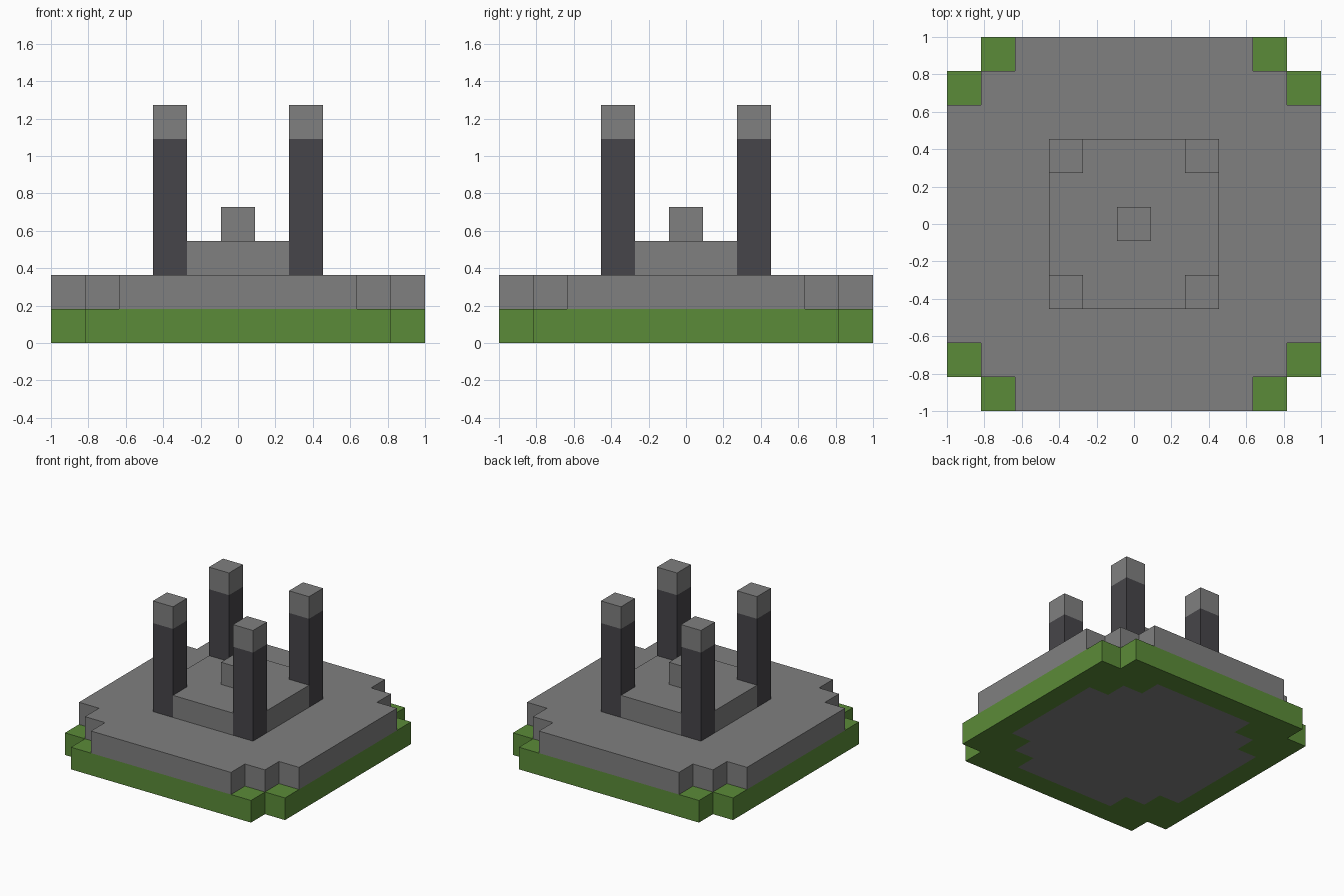
import bpy
import bmesh
import math
from mathutils import Vector

cube = bpy.data.objects.get("Cube")
if cube:
    bpy.data.objects.remove(cube, do_unlink=True)

U = 2 / 11  # block size


def material(name, rgb):
    mat = bpy.data.materials.new(name)
    mat.use_nodes = True
    mat.diffuse_color = (*rgb, 1)
    mat.node_tree.nodes["Principled BSDF"].inputs["Base Color"].default_value = (*rgb, 1)
    return mat


grass = material("grass green", (0.105, 0.26, 0.04))
stone = material("stone grey", (0.215, 0.215, 0.215))
dark = material("dark stone", (0.062, 0.06, 0.068))


def steps(co):
    """Block offsets from the centre, as a pair of whole numbers."""
    return abs(round(co.x / U)), abs(round(co.y / U))


def tier(name, half, limit, bottom, height, mats, center=(0, 0), underside=None):
    """A square of blocks with stepped corners, raised into a solid."""
    bm = bmesh.new()
    count = 2 * half + 1
    bmesh.ops.create_grid(bm, x_segments=count, y_segments=count, size=count * U / 2)
    corners = [f for f in bm.faces if sum(steps(f.calc_center_median())) > limit]
    bmesh.ops.delete(bm, geom=corners, context='FACES')
    top = bmesh.ops.extrude_face_region(bm, geom=bm.faces[:], use_keep_orig=True)["geom"]
    verts = [v for v in top if isinstance(v, bmesh.types.BMVert)]
    bmesh.ops.translate(bm, verts=verts, vec=(0, 0, height * U))
    bmesh.ops.recalc_face_normals(bm, faces=bm.faces[:])
    if underside:
        for f in bm.faces:
            if f.normal.z < -0.5 and underside(*steps(f.calc_center_median())):
                f.material_index = 1
    else:
        bmesh.ops.dissolve_limit(bm, angle_limit=math.radians(1),
                                 verts=bm.verts[:], edges=bm.edges[:])
    mesh = bpy.data.meshes.new(name)
    bm.to_mesh(mesh)
    bm.free()
    for mat in mats:
        mesh.materials.append(mat)
    obj = bpy.data.objects.new(name, mesh)
    obj.location = Vector((center[0], center[1], bottom)) * U
    bpy.context.collection.objects.link(obj)
    return obj


# Grass base, with a stone core showing underneath
tier("grass_base", 5, 9, 0, 1, [grass, stone],
     underside=lambda i, j: max(i, j) <= 4 and i + j <= 6)

# Stone floor, raised platform and centre block
tier("stone_floor", 5, 8, 1, 1, [stone])
tier("platform", 2, 3, 2, 1, [stone])
tier("centre_block", 0, 0, 3, 1, [stone])

# Four dark pillars with stone caps
for side, x in (("left", 2), ("right", -2)):
    for end, y in (("front", -2), ("back", 2)):
        tier(f"pillar_{end}_{side}", 0, 0, 2, 4, [dark], (x, y))
        tier(f"pillar_cap_{end}_{side}", 0, 0, 6, 1, [stone], (x, y))
